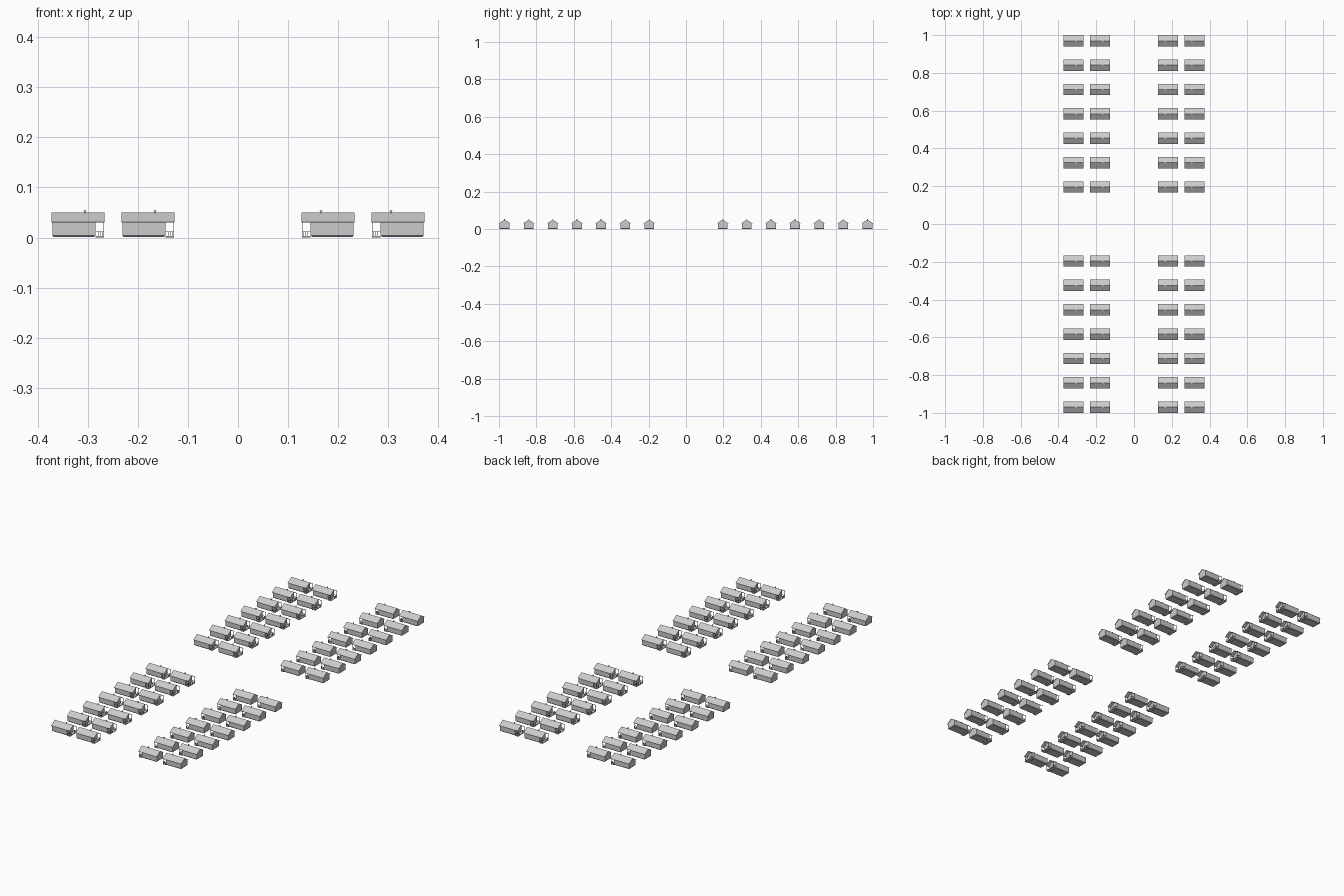
import bpy, bmesh

if "Cube" in bpy.data.objects:
    bpy.data.objects.remove(bpy.data.objects["Cube"])

# House layout: 4 columns, two blocks of 7 rows
COL_X, COL_STEP = 0.18, 0.14
ROW_Y, ROW_STEP, BLOCK_STEP = -0.97, 0.129, 1.166


def repeat(ob):
    """Repeat one part over the whole camp: rows, blocks, columns, left/right."""
    for count, offset in ((7, (0, ROW_STEP, 0)), (2, (0, BLOCK_STEP, 0)), (2, (COL_STEP, 0, 0))):
        m = ob.modifiers.new("repeat", 'ARRAY')
        m.count = count
        m.use_relative_offset = False
        m.use_constant_offset = True
        m.constant_offset_displace = offset
    m = ob.modifiers.new("mirror", 'MIRROR')
    m.use_axis = (True, False, False)
    m.use_mirror_merge = False


def finish(name, bm):
    bmesh.ops.recalc_face_normals(bm, faces=bm.faces)
    bmesh.ops.translate(bm, verts=bm.verts, vec=(COL_X, ROW_Y, 0))
    me = bpy.data.meshes.new(name)
    bm.to_mesh(me)
    bm.free()
    ob = bpy.data.objects.new(name, me)
    bpy.context.collection.objects.link(ob)
    repeat(ob)
    return ob


def box(bm, x0, x1, y0, y1, z0, z1):
    vs = bmesh.ops.create_cube(bm, size=1)["verts"]
    for v in vs:
        v.co = (x1 if v.co.x > 0 else x0, y1 if v.co.y > 0 else y0, z1 if v.co.z > 0 else z0)


def extrude_x(bm, profile, x0, x1):
    """Prism along x from a (y, z) profile."""
    f = bm.faces.new([bm.verts.new((x0, y, z)) for y, z in profile])
    r = bmesh.ops.extrude_face_region(bm, geom=[f])
    vs = [g for g in r["geom"] if isinstance(g, bmesh.types.BMVert)]
    bmesh.ops.translate(bm, verts=vs, vec=(x1 - x0, 0, 0))


# cabin body: gabled prism with chamfered foot
bm = bmesh.new()
extrude_x(bm, [(-0.026, 0.001), (0.026, 0.001), (0.026, 0.0325), (0, 0.0485), (-0.026, 0.0325)], -0.035, 0.051)
foot = [e for e in bm.edges if all(v.co.z < 0.002 for v in e.verts)]
bmesh.ops.bevel(bm, geom=foot, offset=0.003, segments=1, affect='EDGES')
finish("cabin_body", bm)

# gabled roof sheet with overhang
bm = bmesh.new()
extrude_x(bm, [(-0.03, 0.031), (0, 0.05), (0.03, 0.031), (0.0295, 0.0297), (0, 0.0482), (-0.0295, 0.0297)],
          -0.0533, 0.0533)
finish("roof", bm)

# chimney on the ridge
bm = bmesh.new()
box(bm, -0.0165, -0.0125, -0.002, 0.002, 0.047, 0.053)
box(bm, -0.0175, -0.0115, -0.003, 0.003, 0.053, 0.054)
finish("chimney", bm)

# porch floor
bm = bmesh.new()
box(bm, -0.0525, -0.035, -0.026, 0.026, 0.0, 0.003)
finish("porch_deck", bm)

# porch corner posts
bm = bmesh.new()
for y in (-0.025, 0.025):
    box(bm, -0.0523, -0.0507, y - 0.0008, y + 0.0008, 0.003, 0.0335)
finish("porch_posts", bm)

# porch railing: both sides, plus the front with an entrance gap
bm = bmesh.new()
for y in (-0.025, 0.025):
    box(bm, -0.052, -0.035, y - 0.0006, y + 0.0006, 0.0115, 0.0125)
    for i in range(4):
        x = -0.0485 + i * 0.0038
        box(bm, x - 0.0004, x + 0.0004, y - 0.0004, y + 0.0004, 0.003, 0.0115)
for s in (-1, 1):
    a, b = sorted((s * 0.025, s * 0.007))
    box(bm, -0.0521, -0.0509, a, b, 0.0115, 0.0125)
    for i in range(5):
        y = s * (0.0075 + i * 0.0038)
        box(bm, -0.0519, -0.0511, y - 0.0004, y + 0.0004, 0.003, 0.0115)
finish("porch_railing", bm)
